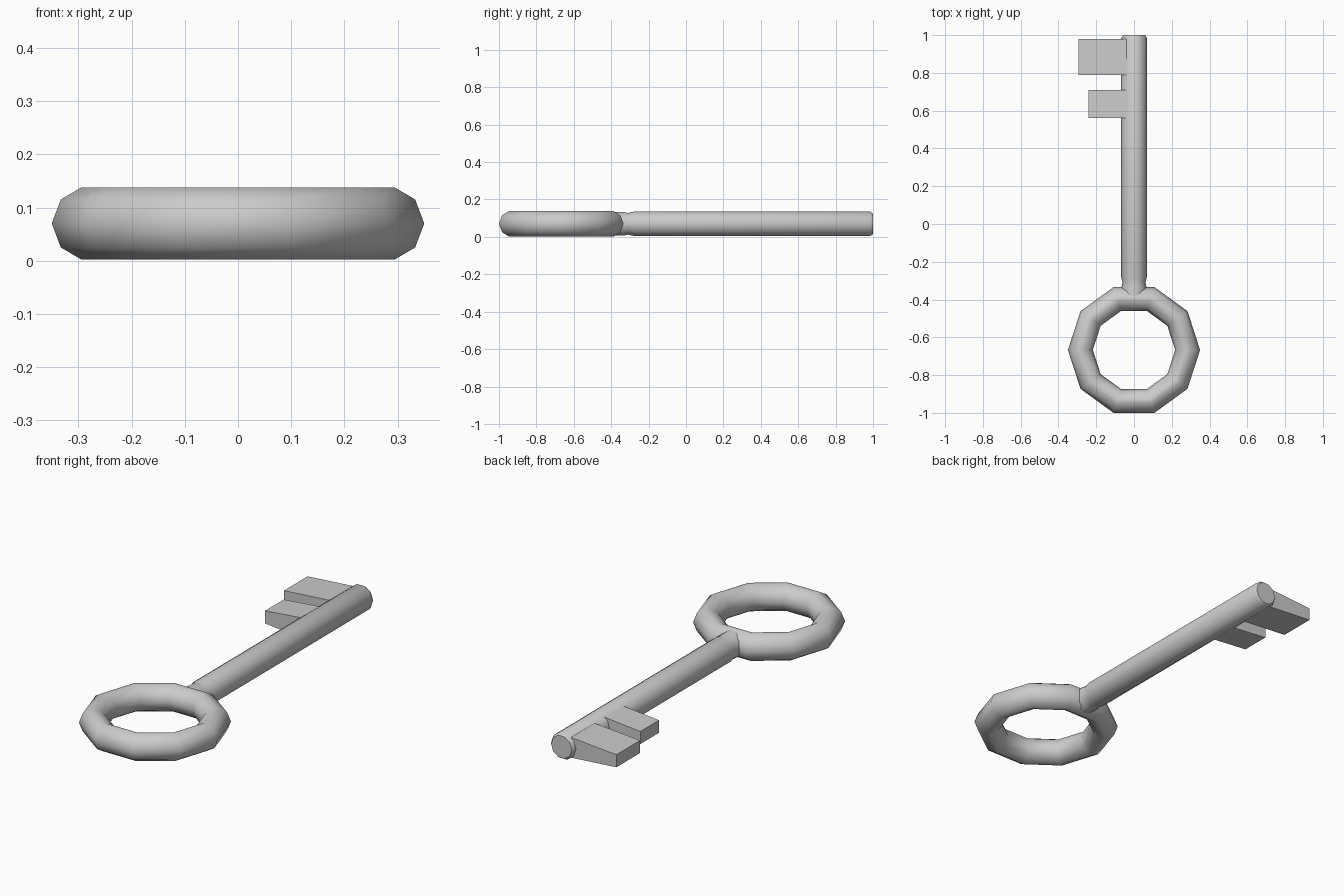
import bpy, bmesh, math
from mathutils import Vector

cube = bpy.data.objects.get("Cube")
if cube:
    bpy.data.objects.remove(cube, do_unlink=True)

MID = 0.07      # height of the key's centre plane
SIDES = 10

metal = bpy.data.materials.new("grey_metal")
metal.use_nodes = True
metal.diffuse_color = (0.6, 0.6, 0.6, 1)
metal.node_tree.nodes["Principled BSDF"].inputs["Base Color"].default_value = (0.6, 0.6, 0.6, 1)


def finish(name, bm, angle):
    bmesh.ops.recalc_face_normals(bm, faces=bm.faces)
    mesh = bpy.data.meshes.new(name)
    bm.to_mesh(mesh)
    bm.free()
    mesh.materials.append(metal)
    obj = bpy.data.objects.new(name, mesh)
    bpy.context.collection.objects.link(obj)
    bpy.ops.object.select_all(action='DESELECT')
    obj.select_set(True)
    bpy.context.view_layer.objects.active = obj
    bpy.ops.object.shade_smooth_by_angle(angle=math.radians(angle))
    return obj


def skin(bm, rings, closed=False):
    """Bridge matching loops of points with quads."""
    loops = [[bm.verts.new(p) for p in ring] for ring in rings]
    pairs = list(zip(loops, loops[1:]))
    if closed:
        pairs.append((loops[-1], loops[0]))
    for a, b in pairs:
        for i in range(len(a)):
            j = (i + 1) % len(a)
            bm.faces.new((a[i], a[j], b[j], b[i]))
    if not closed:
        bm.faces.new(loops[0])
        bm.faces.new(loops[-1])


# Ten-sided bow ring, swept from a rounded cross-section
quarter = [(0.066, 0), (0.049, 0.045), (0.01, 0.068)]
section = quarter + [(-r, z) for r, z in reversed(quarter)]
section += [(r, -z) for r, z in section[-2:0:-1]]
rings = []
for k in range(SIDES):
    a = k * math.tau / SIDES
    rings.append([((0.284 + r) * math.cos(a), -0.667 + (0.284 + r) * math.sin(a), MID + z)
                  for r, z in section])
bm = bmesh.new()
skin(bm, rings, closed=True)
finish("bow_ring", bm, 60)

# Round shaft with a slim neck and a softened tip
profile = [(-0.40, 0.066), (-0.335, 0.066), (-0.31, 0.061), (-0.28, 0.068),
           (0.985, 0.068), (1.0, 0.058)]
bm = bmesh.new()
skin(bm, [[(r * math.cos(k * math.tau / SIDES), y, MID + r * math.sin(k * math.tau / SIDES))
           for k in range(SIDES)] for y, r in profile])
finish("shaft", bm, 50)

# Two teeth, thinner at the outer end
for name, reach, y0, y1 in (("front_tooth", 0.24, 0.56, 0.71),
                            ("end_tooth", 0.295, 0.79, 0.98)):
    bm = bmesh.new()
    skin(bm, [[(x, y0, MID - h), (x, y1, MID - h), (x, y1, MID + h), (x, y0, MID + h)]
              for x, h in ((-0.03, 0.052), (-reach, 0.032))])
    finish(name, bm, 30)
